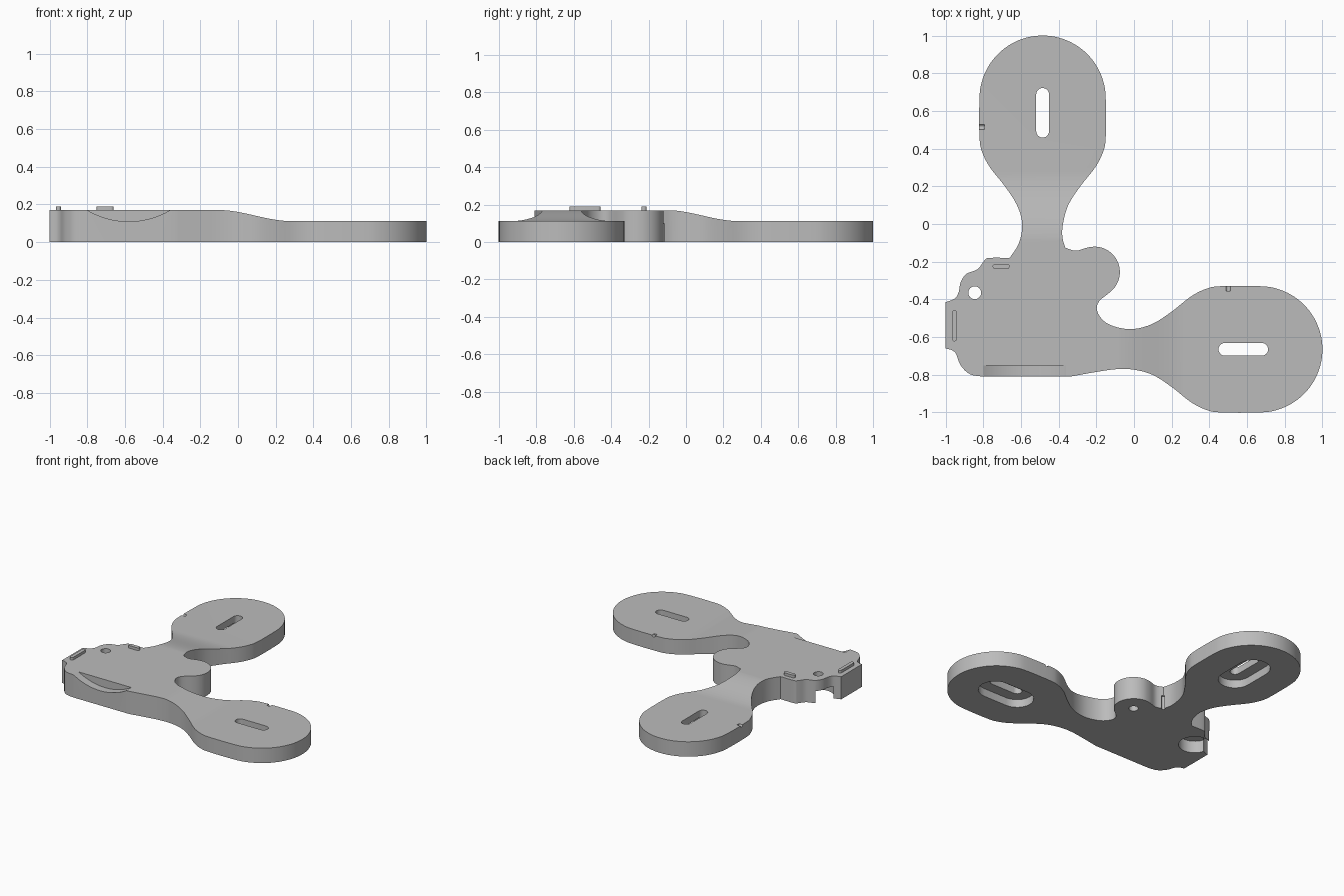
import bpy, bmesh
from math import sin, cos, pi, radians
from mathutils import Vector

cube = bpy.data.objects.get("Cube")
if cube:
    bpy.data.objects.remove(cube, do_unlink=True)

grey = bpy.data.materials.new("plain grey")
grey.use_nodes = True
tone = (0.5, 0.5, 0.5, 1)
grey.diffuse_color = tone
grey.node_tree.nodes["Principled BSDF"].inputs["Base Color"].default_value = tone

BODY_TOP, ARM_TOP = 0.17, 0.112
LOBE, LOBE_R = 0.665, 0.335       # distance along each arm, lobe radius
AXIS_X, AXIS_Y = -0.485, -0.665   # centre lines of the back and side arms


def prism(name, points, start, depth):
    """Extrude a closed 3D polygon along a vector."""
    bm = bmesh.new()
    face = bm.faces.new([bm.verts.new(Vector(p) + Vector(start)) for p in points])
    extruded = bmesh.ops.extrude_face_region(bm, geom=[face])["geom"]
    moved = [v for v in extruded if isinstance(v, bmesh.types.BMVert)]
    bmesh.ops.translate(bm, verts=moved, vec=depth)
    bmesh.ops.recalc_face_normals(bm, faces=bm.faces)
    mesh = bpy.data.meshes.new(name)
    bm.to_mesh(mesh)
    bm.free()
    mesh.materials.append(grey)
    obj = bpy.data.objects.new(name, mesh)
    bpy.context.collection.objects.link(obj)
    return obj


def stadium(x, y, length, radius, along_x=True, steps=12):
    """Slot outline; a zero length gives a circle."""
    points = []
    for end in (1, -1):
        for i in range(steps + 1):
            a = pi * i / steps - pi / 2
            u, v = end * (length / 2 + radius * cos(a)), end * radius * sin(a)
            points.append((x + u, y + v, 0) if along_x else (x - v, y + u, 0))
    return [p for i, p in enumerate(points)
            if (Vector(p) - Vector(points[i - 1])).length > 1e-5]


def smooth_loop(points, steps=4):
    """Closed spline; a point given twice stays a sharp corner."""
    result, n = [], len(points)
    for i in range(n):
        a, b, c, d = [Vector(points[(i + k) % n]) for k in (-1, 0, 1, 2)]
        if (c - b).length < 1e-6:
            continue
        for s in range(steps):
            t = s / steps
            p = 0.5 * (2 * b + (c - a) * t + (2 * a - 5 * b + 4 * c - d) * t ** 2
                       + (3 * b - a - 3 * c + d) * t ** 3)
            result.append((p.x, p.y, 0))
    return result


def cut(target, cutter):
    mod = target.modifiers.new("cut", "BOOLEAN")
    mod.operation, mod.solver, mod.object = "DIFFERENCE", "EXACT", cutter
    bpy.context.view_layer.objects.active = target
    bpy.ops.object.modifier_apply(modifier=mod.name)
    bpy.data.objects.remove(cutter, do_unlink=True)


# Arm outline: (distance along arm, sideways), shared by both arms
half = [(0, .108), (.1, .136), (.2, .2), (.3, .279), (.38, .32), (.46, LOBE_R)]
cap = [(LOBE + LOBE_R * cos(radians(a)), LOBE_R * sin(radians(a)))
       for a in range(-90, 91, 15)]
arm = [(t, -w) for t, w in half] + cap + half[::-1]
side_arm = [(t, AXIS_Y + w) for t, w in arm]
back_arm = [(AXIS_X - w, t) for t, w in arm]

# Inner edge with the round ear, then the stepped outer corner
ear = [(-.21 + .135 * cos(radians(a)), -.255 + .135 * sin(radians(a)))
       for a in range(-50, 106, 22)]
inner = [(-.09, -.548), (-.16, -.515), (-.196, -.46), (-.185, -.41)] + ear + [
    (-.31, -.142), (-.365, -.125), (-.365, -.125), (-.38, -.07)]
outer = [(-.61, -.1), (-.66, -.18), (-.66, -.18), (-.77, -.18), (-.795, -.195),
         (-.83, -.24), (-.89, -.265), (-.92, -.31), (-.93, -.36), (-.95, -.395),
         (-1, -.415), (-1, -.415), (-1, -.66), (-1, -.66), (-.95, -.68),
         (-.92, -.75), (-.87, -.797), (-.8, -.81), (-.8, -.81), (-.34, -.81),
         (-.34, -.81), (-.2, -.785), (-.09, -.77)]
plate = prism("bracket_plate", smooth_loop(side_arm + inner + back_arm + outer),
              (0, 0, 0), (0, 0, BODY_TOP))

# Sloping tops of both arms
slope = []
for i in range(17):
    t = i / 16
    drop = t * t * (3 - 2 * t)
    slope.append((-.1 + .38 * t, BODY_TOP + .0004 - (BODY_TOP + .0004 - ARM_TOP) * drop))
slope += [(1.2, ARM_TOP), (1.2, .4), (-.1, .4)]
cut(plate, prism("side_slope", [(t, 0, z) for t, z in slope], (0, -1.2, 0), (0, 0.95, 0)))
cut(plate, prism("back_slope", [(0, t, z) for t, z in slope], (-1.2, 0, 0), (1.1, 0, 0)))

# Through slots with wider pockets underneath
for x, y, along in ((.58, AXIS_Y, True), (AXIS_X, .59, False)):
    cut(plate, prism("slot", stadium(x, y, .195, .034, along), (0, 0, -.1), (0, 0, .5)))
    cut(plate, prism("pocket", stadium(x, y, .195, .115, along), (0, 0, -.1), (0, 0, .16)))

# Corner hole with open pocket, blind ear hole and small corner groove
for x, y, r, top in ((-.845, -.365, .034, .4), (-.845, -.365, .11, .09),
                     (-.21, -.255, .033, .09), (-.365, -.125, .012, .1)):
    cut(plate, prism("hole", stadium(x, y, 0, r), (0, 0, -.1), (0, 0, top + .1)))

# Curved relief in the front edge
R = .433
relief = [(-.58 + R * cos(2 * pi * i / 96), 0, .11 + R + R * sin(2 * pi * i / 96))
          for i in range(96)]
cut(plate, prism("relief", relief, (0, -.95, 0), (0, .2, 0)))

# Small marker notches on the lobe rims
ring = [(.013 * cos(pi * i / 8), .013 * sin(pi * i / 8)) for i in range(16)]
cut(plate, prism("notch", [(.5 + u, 0, ARM_TOP + v) for u, v in ring],
                 (0, -.355, 0), (0, .1, 0)))
cut(plate, prism("notch", [(0, .515 + u, ARM_TOP + v) for u, v in ring],
                 (-.9, 0, 0), (.108, 0, 0)))

# Raised keys on the body top
keys = [prism("back_key", stadium(-.705, -.225, .062, .014), (0, 0, .16), (0, 0, .03)),
        prism("outer_key", stadium(-.953, -.54, .14, .013, False), (0, 0, .16), (0, 0, .03))]

for obj in [plate] + keys:
    bpy.ops.object.select_all(action="DESELECT")
    obj.select_set(True)
    bpy.context.view_layer.objects.active = obj
    bpy.ops.object.shade_smooth_by_angle(angle=radians(30))
